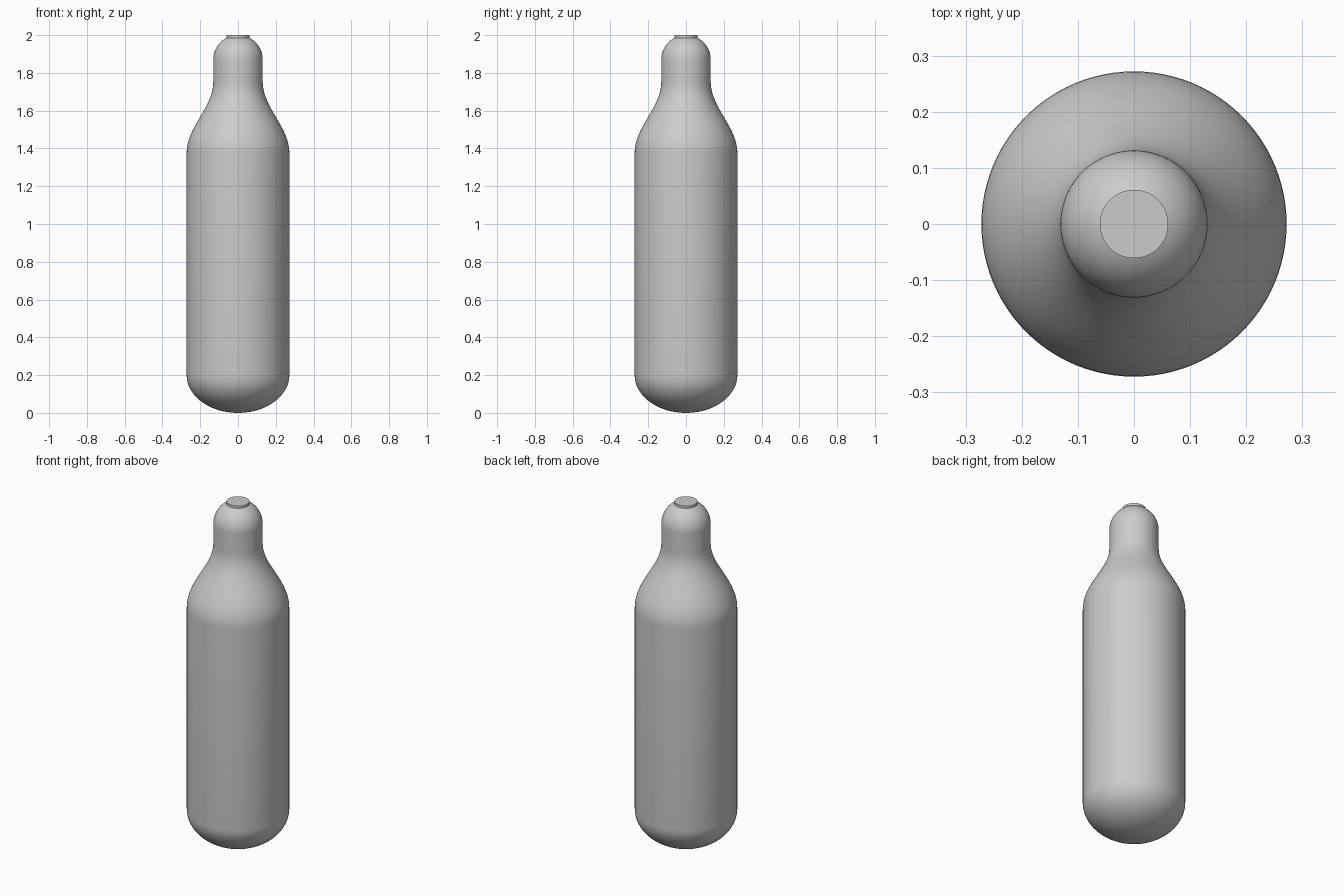
import bpy, bmesh, math
from mathutils import Vector
from mathutils.geometry import interpolate_bezier

cube = bpy.data.objects.get("Cube")
if cube:
    bpy.data.objects.remove(cube)

BODY_R, NECK_R, SEAL_R = 0.272, 0.131, 0.06
BASE_Z, SHOULDER_Z, NECK_Z, DOME_Z, TOP_Z = 0.2, 1.38, 1.75, 1.87, 2.0
SEGMENTS = 96

metal = bpy.data.materials.new("brushed grey metal")
metal.use_nodes = True
grey = (0.6, 0.6, 0.6, 1)
metal.diffuse_color = grey
metal.node_tree.nodes["Principled BSDF"].inputs["Base Color"].default_value = grey


def lathe(name, profile):
    """Spin a (radius, height) profile around the z axis."""
    bm = bmesh.new()
    verts = [bm.verts.new((r, 0, z)) for r, z in profile]
    edges = [bm.edges.new(pair) for pair in zip(verts, verts[1:])]
    bmesh.ops.spin(bm, geom=verts + edges, cent=(0, 0, 0), axis=(0, 0, 1),
                   angle=math.tau, steps=SEGMENTS, use_duplicate=False)
    bmesh.ops.remove_doubles(bm, verts=bm.verts, dist=0.0001)
    bmesh.ops.recalc_face_normals(bm, faces=bm.faces)
    mesh = bpy.data.meshes.new(name)
    bm.to_mesh(mesh)
    bm.free()
    mesh.materials.append(metal)
    obj = bpy.data.objects.new(name, mesh)
    bpy.context.collection.objects.link(obj)
    bpy.ops.object.select_all(action="DESELECT")
    obj.select_set(True)
    bpy.context.view_layer.objects.active = obj
    bpy.ops.object.shade_smooth_by_angle(angle=math.radians(35))
    return obj


def arc(radius, height, z, start, end, steps=16):
    """Points on an ellipse around the axis, angles in radians."""
    angles = [start + (end - start) * i / steps for i in range(steps + 1)]
    return [(radius * math.cos(a), z + height * math.sin(a)) for a in angles]


# Cylinder body: rounded base, straight wall, S-curved shoulder, domed neck
base = arc(BODY_R, BASE_Z, BASE_Z, -math.pi / 2, 0)
shoulder = [(p.x, p.y) for p in interpolate_bezier(
    Vector((BODY_R, SHOULDER_Z)), Vector((BODY_R, SHOULDER_Z + 0.13)),
    Vector((NECK_R, NECK_Z - 0.13)), Vector((NECK_R, NECK_Z)), 20)]
dome = arc(NECK_R, NECK_R, DOME_Z, 0, math.acos(SEAL_R / NECK_R))
lathe("cylinder_body", base + shoulder + dome)

# Flat seal disc closing the neck
seal_bottom = dome[-1][1] - 0.003
lathe("neck_seal", [(0, seal_bottom), (SEAL_R + 0.001, seal_bottom),
                    (SEAL_R + 0.001, TOP_Z), (0, TOP_Z)])
